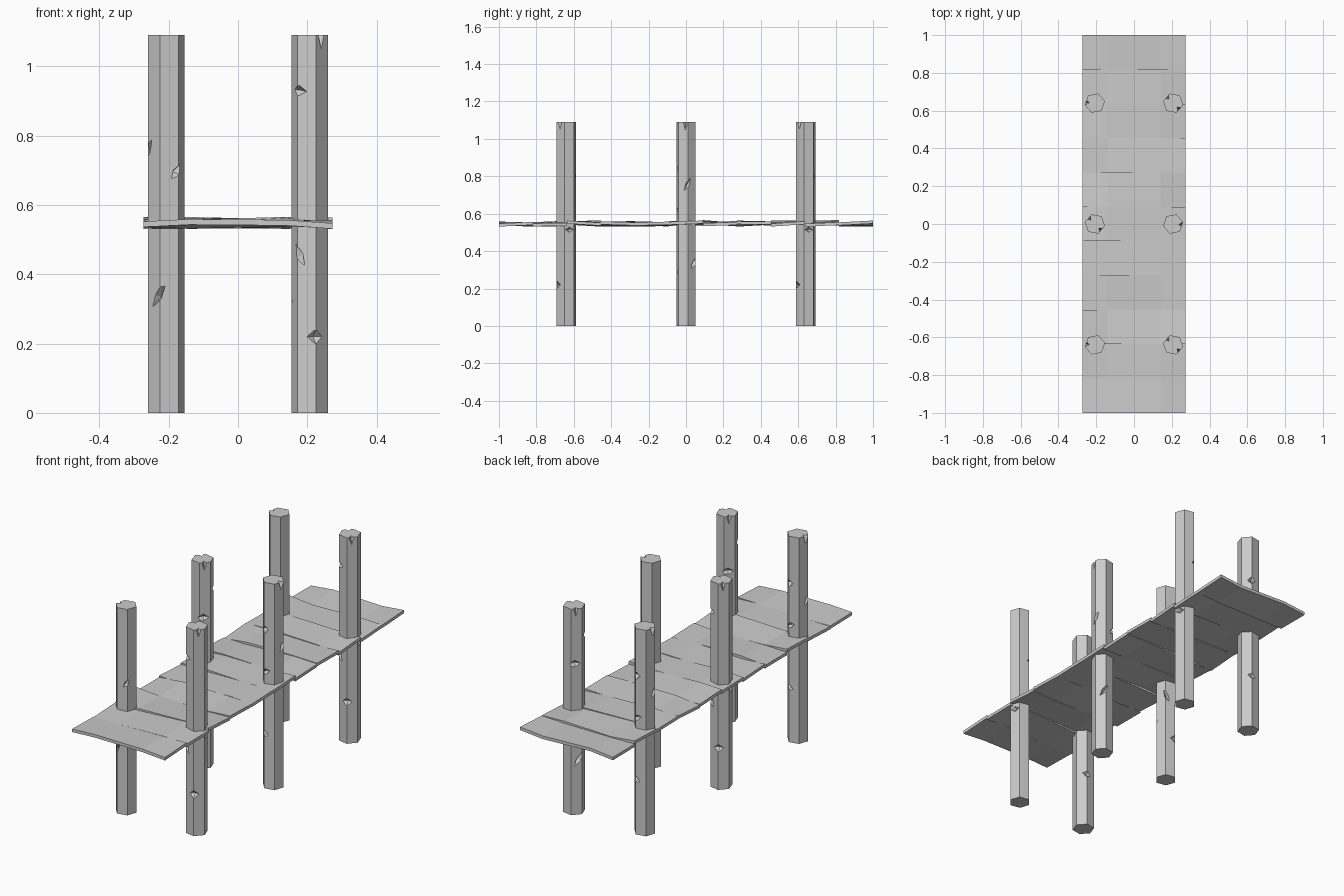
import bpy, bmesh, math, random
from mathutils import Vector, Matrix

if "Cube" in bpy.data.objects:
    bpy.data.objects.remove(bpy.data.objects["Cube"])

random.seed(7)
R, H = 0.054, 1.09


def new_object(name, bm):
    mesh = bpy.data.meshes.new(name)
    bmesh.ops.recalc_face_normals(bm, faces=bm.faces[:])
    bm.to_mesh(mesh)
    bm.free()
    obj = bpy.data.objects.new(name, mesh)
    bpy.context.collection.objects.link(obj)
    return obj


def chip(bm, azimuth, z, length, width, tilt, depth=0.022):
    """Octahedral chip; length runs along the surface, tilted from horizontal."""
    a, t = math.radians(azimuth), math.radians(tilt)
    out = Vector((math.cos(a), math.sin(a), 0))
    side = Vector((-math.sin(a), math.cos(a), 0))
    up = Vector((0, 0, 1))
    along = side * math.cos(t) + up * math.sin(t)
    across = up * math.cos(t) - side * math.sin(t)
    c = out * (R * 0.95) + up * z
    verts = [bm.verts.new(c + d * s) for d, s in
             ((out, 0.03), (out, -depth), (along, length), (along, -length),
              (across, width), (across, -width))]
    bmesh.ops.convex_hull(bm, input=verts)


def post_mesh(name, spin, chips):
    # Hexagonal column
    bm = bmesh.new()
    bmesh.ops.create_cone(bm, cap_ends=True, segments=6, radius1=R, radius2=R, depth=H)
    # turn so that a corner sits at the spin angle
    first = max(bm.verts, key=lambda v: v.co.x).co
    turn = math.radians(spin) - math.atan2(first.y, first.x)
    bmesh.ops.transform(bm, verts=bm.verts[:], matrix=Matrix.Translation((0, 0, H / 2))
                        @ Matrix.Rotation(turn, 4, 'Z'))
    post = new_object(name, bm)
    # Chips knocked out of the wood
    bm = bmesh.new()
    for c in chips:
        chip(bm, *c)
    cutter = new_object("chip_cutter", bm)
    cutter.hide_render = True
    mod = post.modifiers.new("chips", 'BOOLEAN')
    mod.operation, mod.solver, mod.object = 'DIFFERENCE', 'EXACT', cutter
    deps = bpy.context.evaluated_depsgraph_get()
    mesh = bpy.data.meshes.new_from_object(post.evaluated_get(deps))
    bpy.data.objects.remove(post)
    bpy.data.objects.remove(cutter)
    return mesh


# Two post designs: azimuth, z, half length, half width, tilt
left = post_mesh("left_post", 11, [
    (-120, 0.335, 0.06, 0.014, 55), (-172, 0.755, 0.055, 0.012, 62),
    (-55, 0.695, 0.032, 0.012, 55), (175, H, 0.05, 0.015, 90),
    (71, 0.84, 0.035, 0.02, 0), (80, 0.62, 0.035, 0.015, 20),
    (71, 0.29, 0.035, 0.015, -20)])
right = post_mesh("right_post", -11, [
    (-71, 0.22, 0.042, 0.02, 0), (-128, 0.93, 0.04, 0.015, -8),
    (-125, 0.455, 0.045, 0.012, 115), (-45, H, 0.05, 0.015, 90),
    (20, 0.515, 0.03, 0.018, 0), (130, 0.80, 0.042, 0.022, 0),
    (150, 0.29, 0.055, 0.014, 60), (135, H, 0.05, 0.014, 90)])

# Six posts; the middle pair is the end pair turned half round
for label, y in (("front", -0.64), ("middle", 0.0), ("back", 0.64)):
    turned = label == "middle"
    for side, x in (("left", -0.207), ("right", 0.207)):
        mesh = left if (side == "left") != turned else right
        post = bpy.data.objects.new(f"{label}_{side}_post", mesh)
        post.location = (x, y, 0)
        post.rotation_euler.z = math.pi if turned else 0
        bpy.context.collection.objects.link(post)

# Warped deck planks
N, T = 11, 0.016
XS = (-0.272, -0.14, 0.14, 0.272)
W = 2.0 / N
for i in range(N):
    bm = bmesh.new()
    y0 = -1 + i * W
    rings = []
    for x in XS:
        zs = [0.548 + random.uniform(-0.010, 0.010) for _ in range(2)]
        rings.append([bm.verts.new(p) for p in (
            (x, y0, zs[0] - T / 2), (x, y0 + W, zs[1] - T / 2),
            (x, y0 + W, zs[1] + T / 2), (x, y0, zs[0] + T / 2))])
    for a, b in zip(rings, rings[1:]):
        for k in range(4):
            bm.faces.new((a[k], a[(k + 1) % 4], b[(k + 1) % 4], b[k]))
    bm.faces.new(rings[0])
    bm.faces.new(rings[-1])
    new_object(f"deck_plank_{i + 1}", bm)
